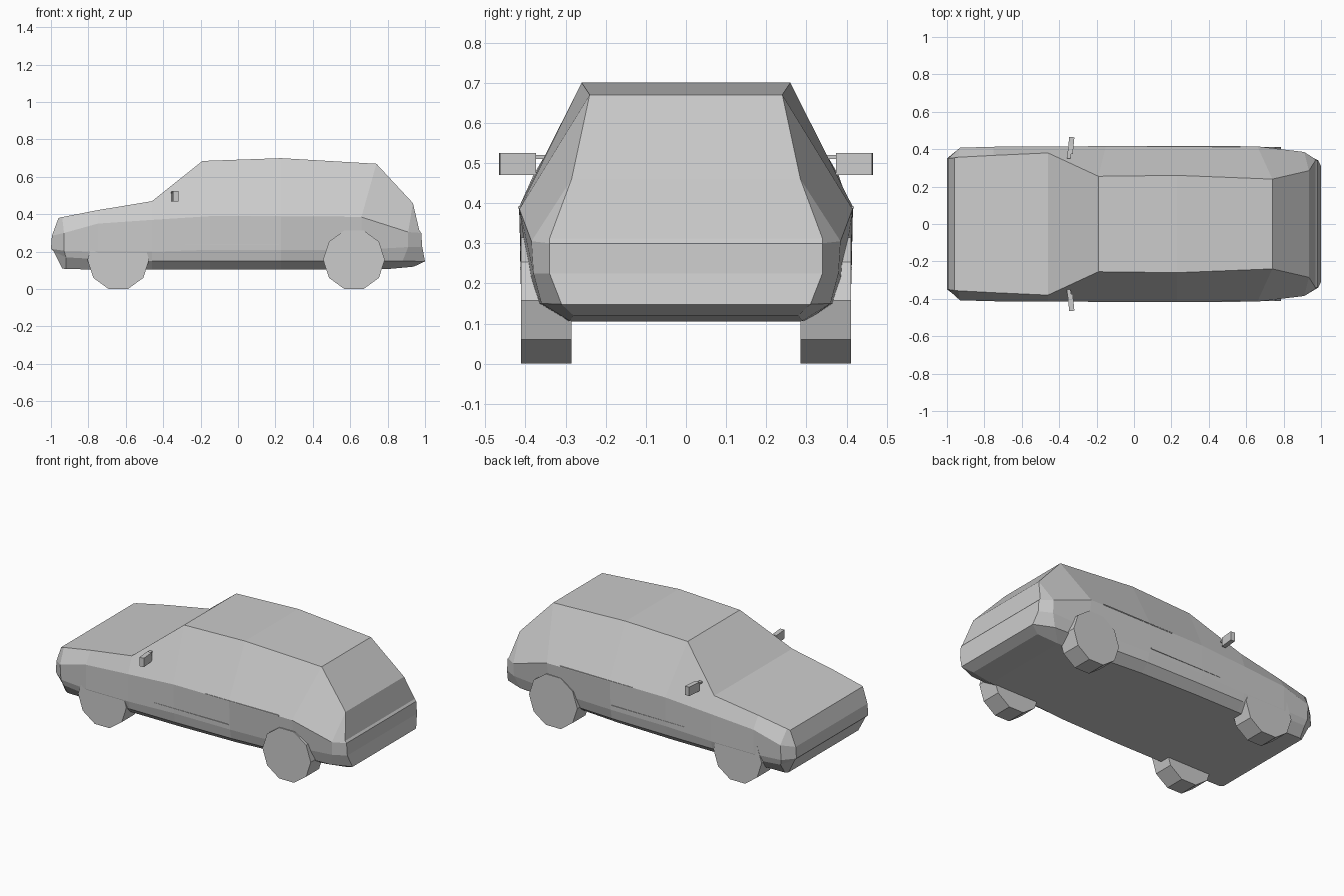
import bpy, bmesh, math
from mathutils import Matrix, Vector

if "Cube" in bpy.data.objects:
    bpy.data.objects.remove(bpy.data.objects["Cube"], do_unlink=True)

paint = bpy.data.materials.new("light_grey")
paint.use_nodes = True
GREY = (0.6, 0.6, 0.6, 1)
paint.diffuse_color = GREY
paint.node_tree.nodes["Principled BSDF"].inputs["Base Color"].default_value = GREY


def finish(name, bm):
    bmesh.ops.recalc_face_normals(bm, faces=bm.faces)
    mesh = bpy.data.meshes.new(name)
    bm.to_mesh(mesh)
    bm.free()
    mesh.materials.append(paint)
    obj = bpy.data.objects.new(name, mesh)
    bpy.context.collection.objects.link(obj)
    return obj


def box(name, centre, size, turn=0):
    bm = bmesh.new()
    bmesh.ops.create_cube(bm, size=1)
    place = Matrix.Translation(centre) @ Matrix.Rotation(turn, 4, "Z")
    bm.transform(place @ Matrix.Diagonal((*size, 1)))
    return finish(name, bm)


# Half rings from nose to tail: floor edge, sill, flank, belt line, top edge
rings = [
    [(-.94, .34, .11), (-.985, .345, .2), (-1, .35, .215), (-.995, .35, .285), (-.96, .355, .38)],
    [(-.92, .35, .107), (-.92, .39, .17), (-.93, .4, .205), (-.93, .408, .3), (-.94, .357, .385)],
    [(-.75, .35, .105), (-.75, .4, .16), (-.75, .412, .2), (-.75, .413, .35), (-.75, .367, .422)],
    [(-.46, .35, .105), (-.46, .4, .15), (-.46, .412, .2), (-.46, .415, .37), (-.46, .38, .47)],
    [(-.15, .35, .105), (-.15, .4, .15), (-.15, .411, .21), (-.15, .416, .39), (-.19, .255, .685)],
    [(.23, .34, .105), (.23, .395, .15), (.23, .408, .21), (.23, .416, .39), (.23, .26, .7)],
    [(.7, .3, .105), (.66, .37, .15), (.66, .39, .21), (.66, .415, .385), (.74, .24, .67)],
    [(.8, .29, .107), (.88, .36, .15), (.91, .38, .225), (.91, .385, .305), (.935, .285, .46)],
    [(.94, .28, .12), (1, .31, .148), (.985, .34, .225), (.98, .34, .3), (.97, .34, .312)],
]

# Body shell lofted through the mirrored rings
bm = bmesh.new()
loops = []
for half in rings:
    left = [bm.verts.new(p) for p in half]
    right = [bm.verts.new((x, -y, z)) for x, y, z in half]
    loops.append(left + right[::-1])
count = len(loops[0])
for a, b in zip(loops, loops[1:]):
    for i in range(count):
        j = (i + 1) % count
        bm.faces.new((a[i], a[j], b[j], b[i]))
for end in (loops[0], loops[-1]):
    for i in range(count // 2 - 1):
        bm.faces.new((end[i], end[i + 1], end[-2 - i], end[-1 - i]))
finish("body_shell", bm)

# Ten-sided wheels standing on a flat side
RADIUS = .165
for side, side_name in ((1, "back"), (-1, "front")):
    for x, axle in ((-.64, "nose"), (.62, "tail")):
        bm = bmesh.new()
        bmesh.ops.create_cone(bm, cap_ends=True, segments=10, radius1=RADIUS,
                              radius2=RADIUS, depth=.126)
        # Put a corner on the horizontal axis, then lay the axle along y
        corner = max(bm.verts, key=lambda v: v.co.x).co
        bm.transform(Matrix.Rotation(-math.atan2(corner.y, corner.x), 4, "Z"))
        bm.transform(Matrix.Rotation(math.pi / 2, 4, "X"))
        lowest = min(v.co.z for v in bm.verts)
        bm.transform(Matrix.Translation((x, side * .348, -lowest)))
        finish(f"{axle}_wheel_{side_name}", bm)

    # Door mirror on a short arm
    box(f"mirror_{side_name}", Vector((-.337, side * .42, .497)), (.028, .09, .055), -side * .1)
    box(f"mirror_arm_{side_name}", Vector((-.347, side * .37, .515)), (.02, .04, .01), -side * .1)

    # Thin trim along the belt and the doors
    box(f"belt_trim_{side_name}", Vector((.32, side * .415, .389)), (.5, .006, .006))
    box(f"door_trim_{side_name}", Vector((-.03, side * .41, .238)), (.5, .008, .006))
